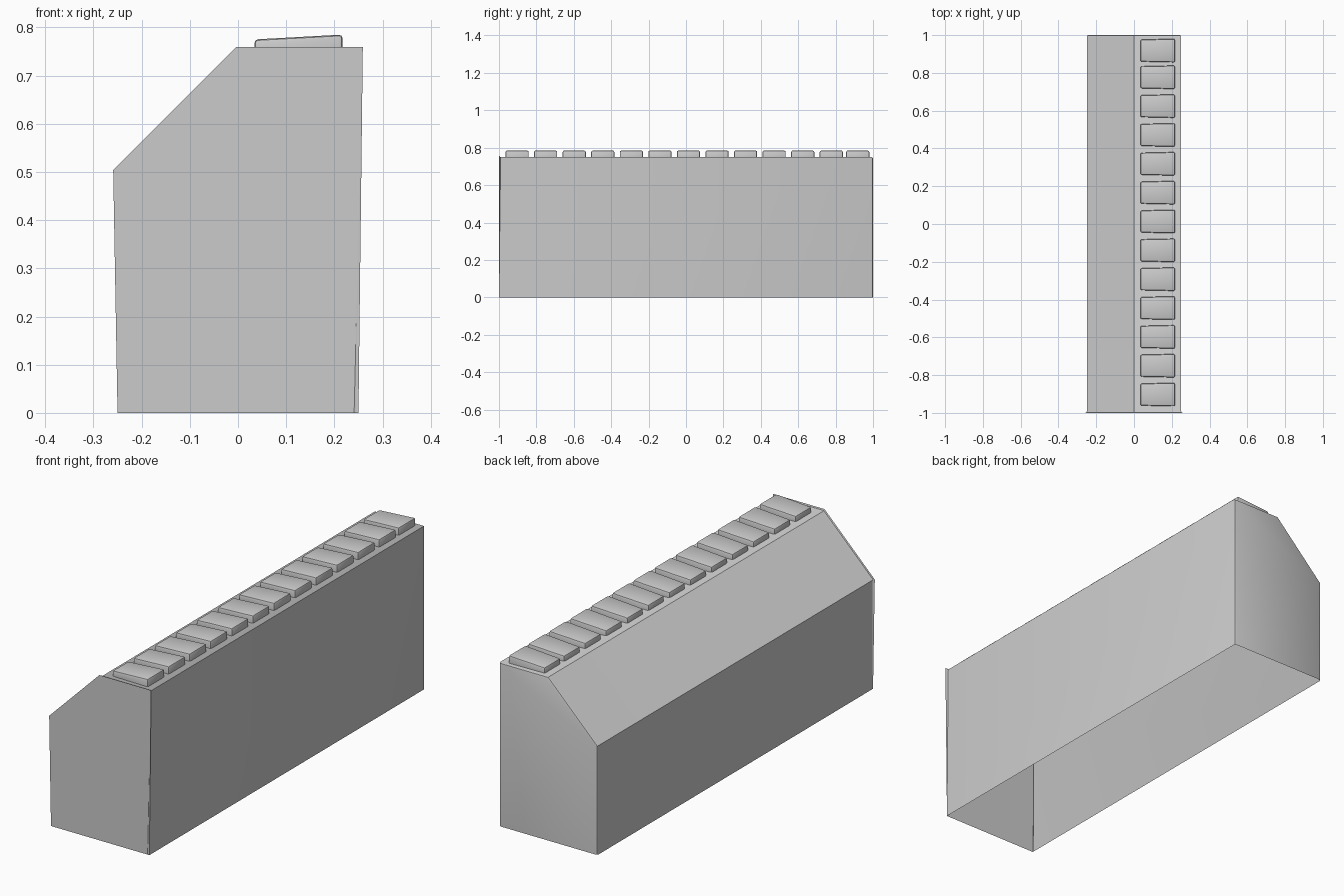
import bpy, bmesh
from math import radians

if "Cube" in bpy.data.objects:
    bpy.data.objects.remove(bpy.data.objects["Cube"])


def finish(bm, name):
    bmesh.ops.recalc_face_normals(bm, faces=bm.faces)
    mesh = bpy.data.meshes.new(name)
    bm.to_mesh(mesh)
    bm.free()
    obj = bpy.data.objects.new(name, mesh)
    bpy.context.collection.objects.link(obj)
    bpy.ops.object.select_all(action='DESELECT')
    obj.select_set(True)
    bpy.context.view_layer.objects.active = obj
    bpy.ops.object.shade_smooth_by_angle(angle=radians(40))
    return obj


def loft(bm, ring_a, ring_b):
    a = [bm.verts.new(p) for p in ring_a]
    b = [bm.verts.new(p) for p in ring_b]
    n = len(a)
    caps = [bm.faces.new(a), bm.faces.new(b)]
    sides = [bm.faces.new((a[i], a[(i + 1) % n], b[(i + 1) % n], b[i])) for i in range(n)]
    return caps, sides


# Wall body: chamfered profile run along y, open underneath, softened ends
profile = [(-0.25, 0), (0.25, 0), (0.25, 0.75), (0, 0.75), (-0.25, 0.5)]
bm = bmesh.new()
caps, sides = loft(bm, [(x, -1, z) for x, z in profile], [(x, 1, z) for x, z in profile])
bmesh.ops.delete(bm, geom=[sides[0]], context='FACES_ONLY')
end_edges = [e for c in caps for e in c.edges if any(v.co.z > 0.01 for v in e.verts)]
bmesh.ops.bevel(bm, geom=end_edges, offset=0.009, segments=2, profile=0.5, affect='EDGES')
finish(bm, "wall_body")


# Cap stones: slightly tapered, tilted blocks with softened corners
def cap_stone(y, index):
    plan = [(0.034, -0.058), (0.217, -0.062), (0.217, 0.062), (0.034, 0.058)]
    low = [(x, y + dy, 0.75) for x, dy in plan]
    high = [(x, y + dy, 0.775 + (x - 0.034) * 0.055) for x, dy in plan]
    bm = bmesh.new()
    caps, sides = loft(bm, low, high)
    bmesh.ops.delete(bm, geom=[caps[0]], context='FACES_ONLY')
    edges = [e for e in bm.edges if any(v.co.z > 0.76 for v in e.verts)]
    bmesh.ops.bevel(bm, geom=edges, offset=0.008, segments=2, profile=0.5, affect='EDGES')
    finish(bm, f"cap_stone_{index}")


positions = [-0.903 + 0.1527 * i for i in range(12)] + [0.918]
for i, y in enumerate(positions):
    cap_stone(y, i + 1)
